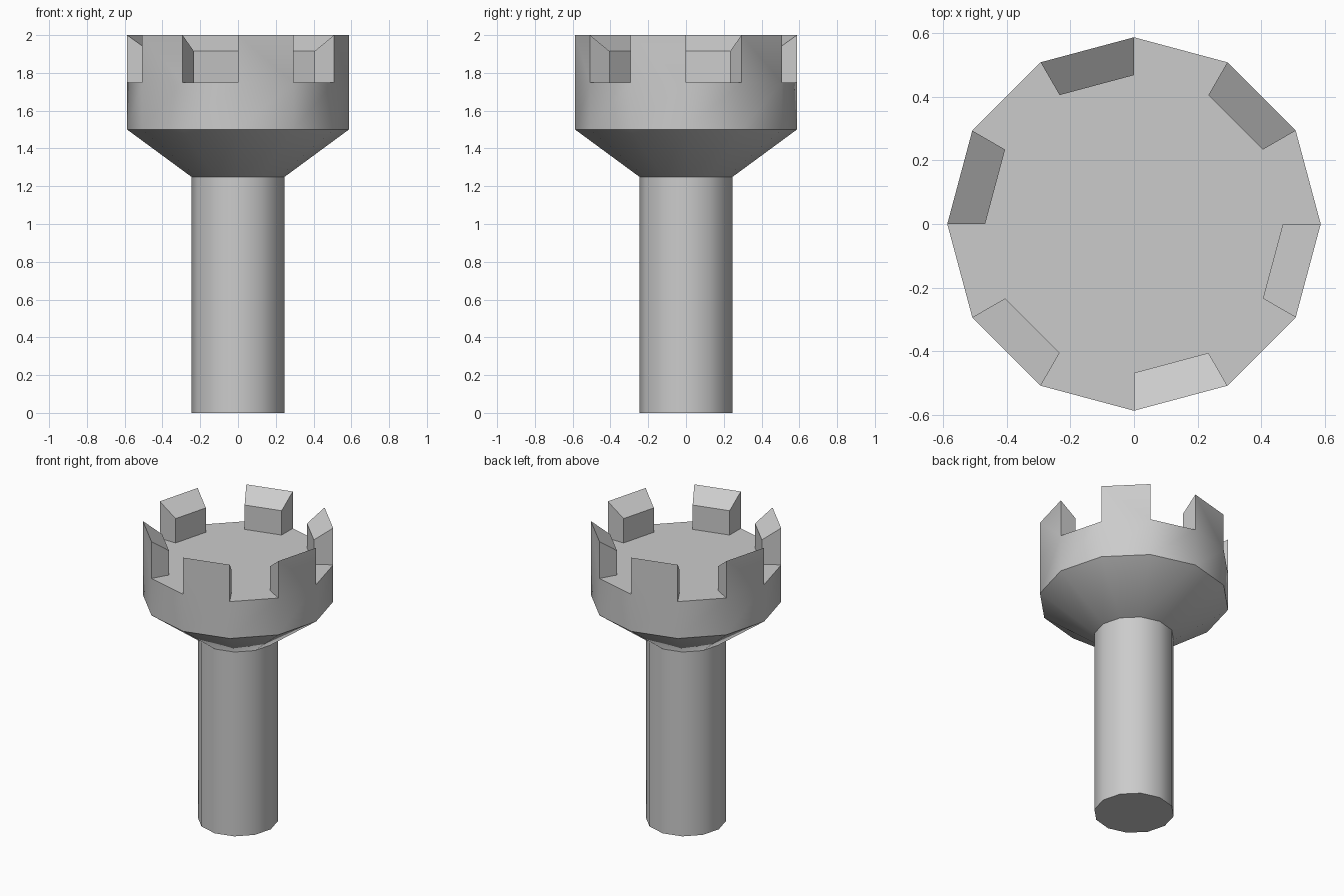
import bpy, bmesh, math

SIDES = 12
SHAFT_R, HEAD_R, INNER_R = 0.247, 0.587, 0.468
FLARE_Z, DRUM_Z, FLOOR_Z, TOP_Z, INNER_TOP_Z = 1.25, 1.5, 1.75, 2.0, 1.915

cube = bpy.data.objects.get("Cube")
if cube:
    bpy.data.objects.remove(cube, do_unlink=True)

stone = bpy.data.materials.new("grey stone")
stone.use_nodes = True
grey = (0.6, 0.6, 0.6, 1)
stone.diffuse_color = grey
stone.node_tree.nodes["Principled BSDF"].inputs["Base Color"].default_value = grey


def lathe(bm, profile):
    """Stack twelve-sided rings, capped at both ends; returns the last band."""
    rings = []
    for r, z in profile:
        rings.append([bm.verts.new((r * math.cos(a), r * math.sin(a), z))
                      for a in (math.tau * i / SIDES for i in range(SIDES))])
    band = []
    for low, high in zip(rings, rings[1:]):
        band = [bm.faces.new((low[i], low[(i + 1) % SIDES],
                              high[(i + 1) % SIDES], high[i])) for i in range(SIDES)]
    bm.faces.new(rings[0][::-1])
    bm.faces.new(rings[-1])
    return band


def finish(bm, name):
    bmesh.ops.recalc_face_normals(bm, faces=bm.faces)
    mesh = bpy.data.meshes.new(name)
    bm.to_mesh(mesh)
    bm.free()
    mesh.materials.append(stone)
    obj = bpy.data.objects.new(name, mesh)
    bpy.context.collection.objects.link(obj)
    bpy.ops.object.select_all(action="DESELECT")
    obj.select_set(True)
    bpy.context.view_layer.objects.active = obj
    bpy.ops.object.shade_smooth_by_angle(angle=math.radians(40))


# Tower shaft
bm = bmesh.new()
lathe(bm, [(SHAFT_R, 0), (SHAFT_R, FLARE_Z)])
finish(bm, "tower_shaft")

# Flared head with a floor and a rim band
bm = bmesh.new()
rim = lathe(bm, [(SHAFT_R, FLARE_Z), (HEAD_R, DRUM_Z),
                 (HEAD_R, FLOOR_Z), (INNER_R, FLOOR_Z)])

# Battlements: raise every other rim face, tops sloping inward
raised = bmesh.ops.extrude_discrete_faces(bm, faces=rim[1::2])["faces"]
for face in raised:
    for v in face.verts:
        outer = math.hypot(v.co.x, v.co.y) > (HEAD_R + INNER_R) / 2
        v.co.z = TOP_Z if outer else INNER_TOP_Z
finish(bm, "battlement_head")
